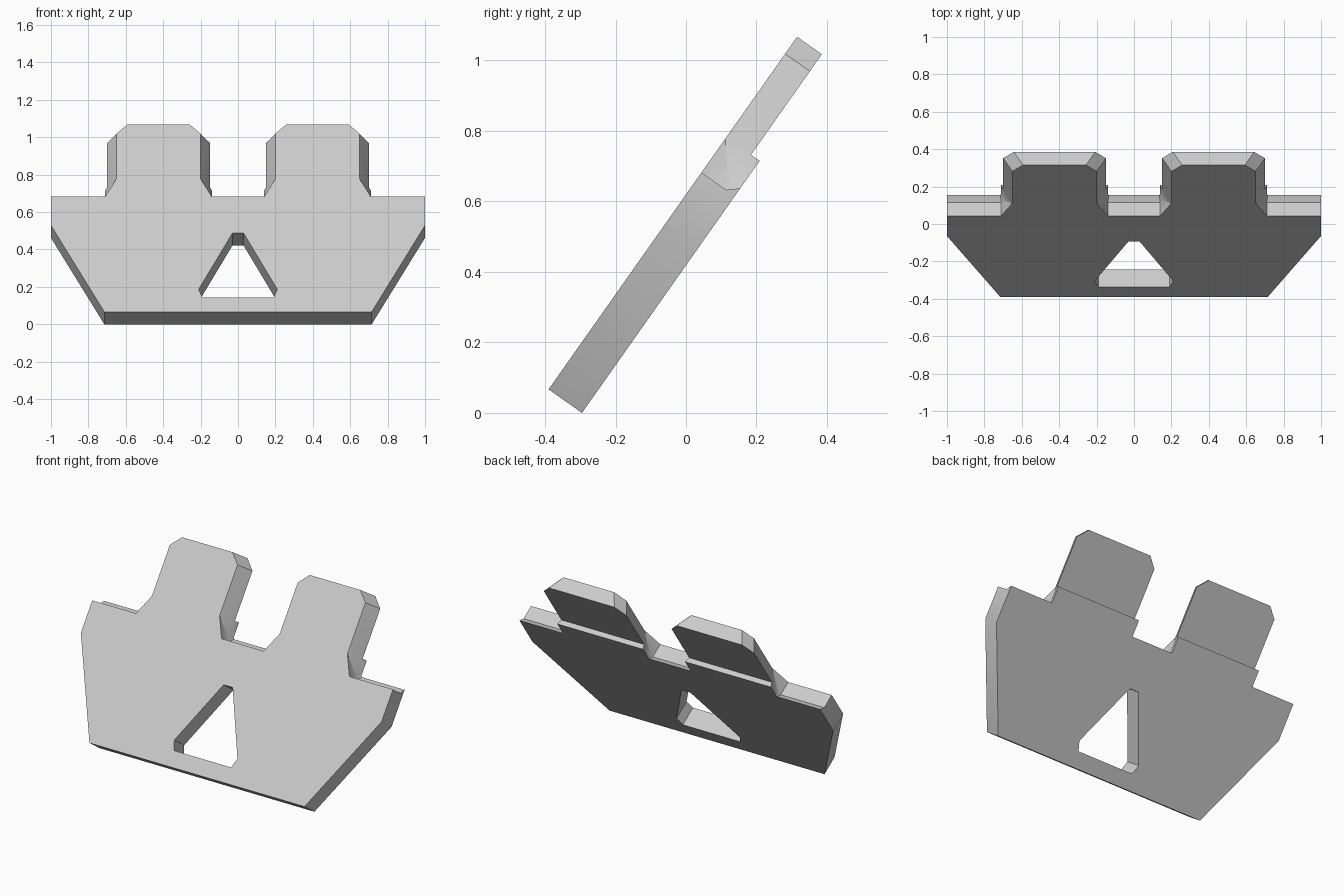
import bpy, bmesh, math
from mathutils import Matrix, Vector

cube = bpy.data.objects.get("Cube")
if cube:
    bpy.data.objects.remove(cube, do_unlink=True)

THICK, TAB = 0.116, 0.086      # plate and tab thickness
LEAN = math.atan2(0.576, 0.817)

# plate space: x across, y up the slope, z towards the back
place = Matrix((
    (1, 0, 0, 0),
    (0, math.sin(LEAN), math.cos(LEAN), -0.39),
    (0, math.cos(LEAN), -math.sin(LEAN), THICK * math.sin(LEAN)),
    (0, 0, 0, 1)))

grey = bpy.data.materials.new("light_grey")
grey.use_nodes = True
colour = (0.6, 0.6, 0.6, 1)
grey.diffuse_color = colour
grey.node_tree.nodes["Principled BSDF"].inputs["Base Color"].default_value = colour


def tab_outline(inset):
    """One tab, from its inner foot to its outer foot."""
    a, b = 0.15 + inset, 0.70 - inset
    foot = 0.772 + inset * 1.94
    step = max(0.875, foot + 0.006)
    return [(0.14, 0.753), (a, foot), (a, step), (a, 1.165), (a + 0.057, 1.224),
            (b - 0.057, 1.224), (b, 1.165), (b, step), (b, foot), (0.71, 0.753)]


# lower edge and triangular window of one half
lower = [(1, 0.565), (0.715, 0), (0, 0), (0, 0.092), (0.19, 0.092),
         (0.21, 0.147), (0.03, 0.514), (0, 0.514)]
front = [(0, 0.753)] + tab_outline(0.05) + [(1, 0.753)] + lower
middle = [(0, 0.753)] + tab_outline(0) + [(1, 0.753)] + lower
# raised lip behind the shoulders and the tab roots
back = [(0, 0.78), (0.135, 0.78), (0.14, 0.79), (0.14, 0.875),
        (0.71, 0.875), (0.71, 0.79), (0.715, 0.78), (1, 0.78)] + lower

bm = bmesh.new()


def ring(points, depth):
    return [bm.verts.new((x, y, depth)) for x, y in points]


def loft(one, two):
    for i in range(len(one)):
        j = (i + 1) % len(one)
        if abs(one[i].co.x) + abs(one[j].co.x) > 1e-6:   # leave the centre open
            bm.faces.new((one[i], one[j], two[j], two[i]))


front_ring, middle_ring, back_ring = ring(front, 0), ring(middle, TAB), ring(back, THICK)
loft(front_ring, middle_ring)
loft(middle_ring[:4] + middle_ring[8:], back_ring)
bm.faces.new(front_ring)
bm.faces.new(middle_ring[3:9])
bm.faces.new(back_ring)

# mirror the half and close it
bmesh.ops.mirror(bm, geom=bm.verts[:] + bm.edges[:] + bm.faces[:], axis='X', merge_dist=1e-5)
bmesh.ops.remove_doubles(bm, verts=bm.verts[:], dist=1e-5)
bmesh.ops.recalc_face_normals(bm, faces=bm.faces[:])


def make_object(name, mesh_bm):
    mesh_bm.transform(place)
    bmesh.ops.recalc_face_normals(mesh_bm, faces=mesh_bm.faces[:])
    mesh = bpy.data.meshes.new(name)
    mesh_bm.to_mesh(mesh)
    mesh_bm.free()
    mesh.materials.append(grey)
    obj = bpy.data.objects.new(name, mesh)
    bpy.context.collection.objects.link(obj)
    return obj


plate = make_object("tabbed_plate", bm)

# shallow round recesses in the back
cut = bmesh.new()
for side in (-1, 1):
    bmesh.ops.create_cone(cut, cap_ends=True, segments=32, radius1=0.083, radius2=0.083,
                          depth=0.03, matrix=Matrix.Translation(Vector((side * 0.608, 0.115, THICK))))
cutter = make_object("recess_cutter", cut)
cutter.hide_render = True

mod = plate.modifiers.new("recesses", 'BOOLEAN')
mod.operation = 'DIFFERENCE'
mod.solver = 'EXACT'
mod.object = cutter

for obj in bpy.context.selected_objects:
    obj.select_set(False)
plate.select_set(True)
bpy.context.view_layer.objects.active = plate
bpy.ops.object.modifier_apply(modifier=mod.name)
bpy.data.objects.remove(cutter, do_unlink=True)
bpy.ops.object.shade_smooth_by_angle(angle=math.radians(30))
